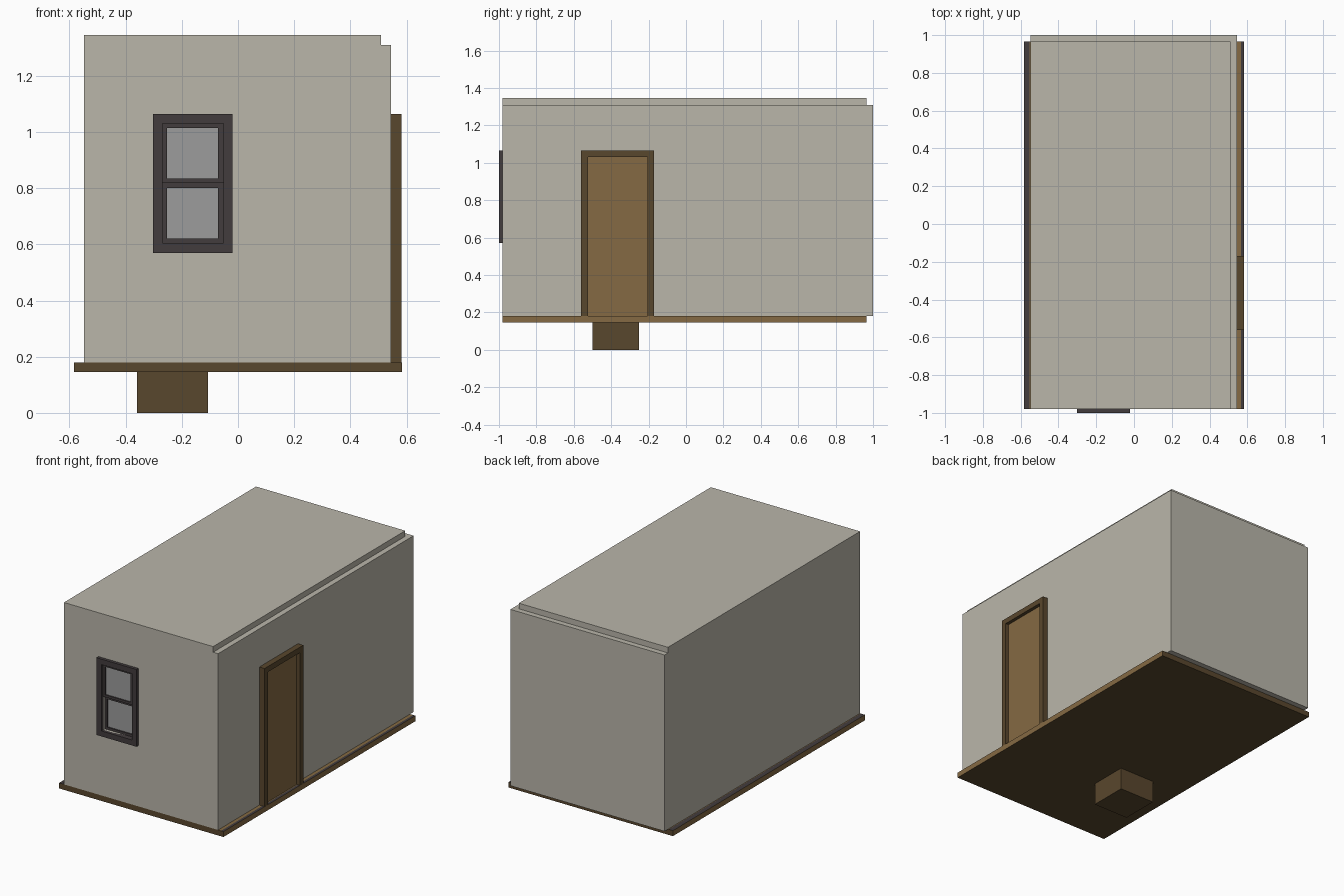
import bpy, bmesh
from mathutils import Vector

if "Cube" in bpy.data.objects:
    bpy.data.objects.remove(bpy.data.objects["Cube"])


def mat(name, r, g, b):
    m = bpy.data.materials.new(name)
    lin = [((c / 255 + 0.055) / 1.055) ** 2.4 for c in (r, g, b)]
    m.diffuse_color = (*lin, 1)
    m.use_nodes = True
    m.node_tree.nodes["Principled BSDF"].inputs["Base Color"].default_value = m.diffuse_color
    return m


PLASTER = mat("plaster", 186, 182, 170)
DARK_WOOD = mat("dark_wood", 89, 71, 45)
TAN_WOOD = mat("tan_wood", 133, 106, 67)
CHARCOAL = mat("charcoal", 66, 60, 61)
GLASS = mat("grey_glass", 156, 156, 156)


def finish(name, bm, *mats):
    bmesh.ops.recalc_face_normals(bm, faces=bm.faces)
    me = bpy.data.meshes.new(name)
    bm.to_mesh(me)
    bm.free()
    for m in mats:
        me.materials.append(m)
    ob = bpy.data.objects.new(name, me)
    bpy.context.collection.objects.link(ob)
    return ob


def box_bm(x, y, z):
    bm = bmesh.new()
    bmesh.ops.create_cube(bm, size=1)
    for v in bm.verts:
        v.co = Vector([(r[0] + r[1]) / 2 + c * (r[1] - r[0]) for r, c in zip((x, y, z), v.co)])
    return bm


def box(name, x, y, z, m):
    return finish(name, box_bm(x, y, z), m)


def ring(name, outer, inner, y, m):
    """Rectangular frame in the xz plane; rects are (x0, x1, z0, z1)."""
    bm = bmesh.new()
    loops = []
    for yy in y:
        for x0, x1, z0, z1 in (outer, inner):
            loops.append([bm.verts.new((a, yy, b)) for a, b in ((x0, z0), (x1, z0), (x1, z1), (x0, z1))])
    fo, fi, bo, bi = loops
    for a, b in ((fo, fi), (bo, bi), (fo, bo), (fi, bi)):
        for i in range(4):
            j = (i + 1) % 4
            bm.faces.new((a[i], a[j], b[j], b[i]))
    return finish(name, bm, m)


# Floor slab: tan sides and top, dark ends and underside, charcoal strips along the top edges
bm = box_bm((-0.583, 0.583), (-0.98, 0.965), (0.145, 0.18))
for cut in (-0.553, 0.566):
    bmesh.ops.bisect_plane(bm, geom=bm.verts[:] + bm.edges[:] + bm.faces[:],
                           plane_co=(cut, 0, 0), plane_no=(1, 0, 0))
bmesh.ops.recalc_face_normals(bm, faces=bm.faces)
for f in bm.faces:
    cx = f.calc_center_median().x
    if f.normal.z > 0.5:
        f.material_index = 2 if cx < -0.55 or cx > 0.565 else 0
    else:
        f.material_index = 0 if abs(f.normal.x) > 0.5 else 1
finish("floor_slab", bm, TAN_WOOD, DARK_WOOD, CHARCOAL)

# Support block below the floor
box("support_block", (-0.36, -0.107), (-0.5, -0.25), (0, 0.145), DARK_WOOD)

# Walls and roof
OPENING = (-0.268, -0.052, 0.605, 1.03)
ring("front_wall", (-0.548, 0.545, 0.18, 1.31), OPENING, (-0.98, -0.945), PLASTER)
box("left_wall", (-0.548, -0.513), (-0.945, 0.965), (0.18, 1.31), PLASTER)
box("right_wall", (0.51, 0.545), (-0.945, 0.965), (0.18, 1.31), PLASTER)
box("back_wall", (-0.548, 0.545), (0.965, 1.0), (0.18, 1.31), PLASTER)
box("roof_slab", (-0.548, 0.51), (-0.98, 0.965), (1.31, 1.346), PLASTER)

# Window: trim around the opening, upper sash in front of the lower one
ring("window_trim", (-0.303, -0.02, 0.57, 1.065), OPENING, (-1.0, -0.945), CHARCOAL)
for name, z0, z1, g0, g1, y in (("upper", 0.82, 1.03, 0.835, 1.015, -0.985),
                                ("lower", 0.605, 0.82, 0.62, 0.80, -0.965)):
    ring(name + "_sash", (-0.268, -0.052, z0, z1), (-0.252, -0.072, g0, g1), (y, y + 0.02), CHARCOAL)
    box(name + "_glass", (-0.252, -0.072), (y + 0.008, y + 0.014), (g0, g1), GLASS)

# Door frame: upside-down U profile pushed out of the right wall
bm = bmesh.new()
profile = ((-0.562, 0.18), (-0.562, 1.065), (-0.17, 1.065), (-0.17, 0.18),
           (-0.205, 0.18), (-0.205, 1.03), (-0.525, 1.03), (-0.525, 0.18))
face = bm.faces.new([bm.verts.new((0.54, y, z)) for y, z in profile])
ext = bmesh.ops.extrude_face_region(bm, geom=[face], use_keep_orig=True)
bmesh.ops.translate(bm, vec=(0.042, 0, 0),
                    verts=[v for v in ext["geom"] if isinstance(v, bmesh.types.BMVert)])
finish("door_frame", bm, DARK_WOOD)

# Door panel
box("door_panel", (0.53, 0.56), (-0.525, -0.205), (0.18, 1.03), TAN_WOOD)
